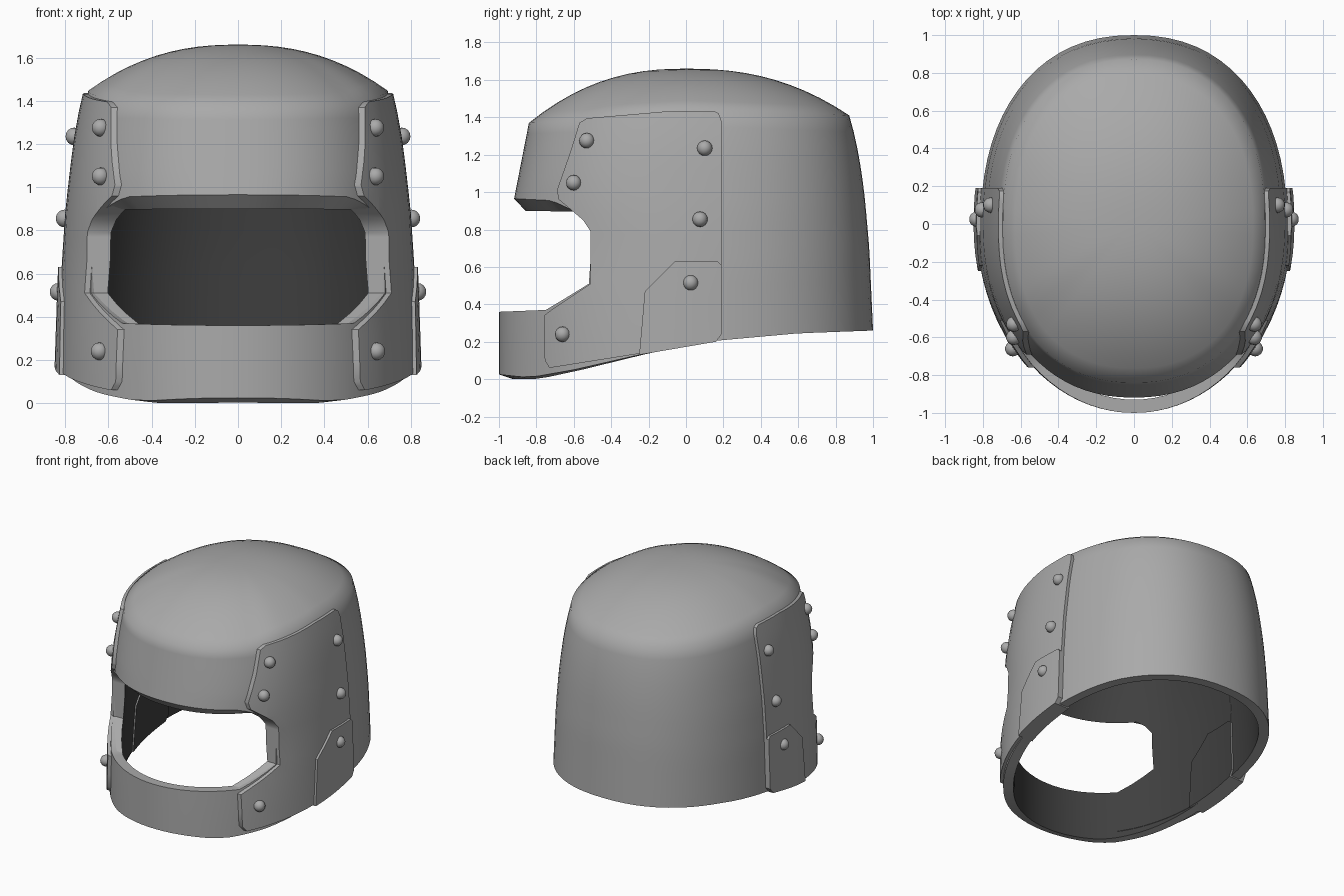
import bpy, bmesh, math
from mathutils import Vector

if "Cube" in bpy.data.objects:
    bpy.data.objects.remove(bpy.data.objects["Cube"])

metal = bpy.data.materials.new("grey metal")
metal.diffuse_color = (0.40, 0.40, 0.40, 1)
metal.use_nodes = True
metal.node_tree.nodes["Principled BSDF"].inputs["Base Color"].default_value = metal.diffuse_color
lining = bpy.data.materials.new("dark lining")
lining.diffuse_color = (0.05, 0.05, 0.05, 1)
lining.use_nodes = True
lining.node_tree.nodes["Principled BSDF"].inputs["Base Color"].default_value = lining.diffuse_color


def lerp(pts, v):
    """Piecewise linear lookup, clamped at both ends."""
    if v <= pts[0][0]:
        return pts[0][1]
    for (x0, y0), (x1, y1) in zip(pts, pts[1:]):
        if v <= x1:
            return y0 + (y1 - y0) * (v - x0) / (x1 - x0)
    return pts[-1][1]


# Helmet body: half width, front depth and back depth by height
WIDTH = [(0.15, 0.812), (0.6, 0.797), (0.9, 0.777), (1.2, 0.742), (1.38, 0.71), (1.45, 0.692)]
FRONT = [(0.36, 1.0), (0.96, 0.92), (1.37, 0.84), (1.45, 0.825)]
BACK = [(0.26, 1.0), (0.7, 0.98), (0.95, 0.958), (1.1, 0.94), (1.28, 0.908), (1.42, 0.87)]
# Roundness of the plan outline by height (2 is an ellipse)
ROUND = [(0.65, 2.02), (1.05, 2.25)]
# Edge heights by depth (-1 front, 1 back)
BOTTOM_OUT = [(-1, 0.025), (-0.88, 0.012), (-0.8, 0.015), (-0.6, 0.05), (-0.25, 0.13),
              (0.1, 0.2), (0.6, 0.245), (1, 0.26)]
BOTTOM_IN = [(-1, 0.002), (-0.88, 0.0), (-0.8, 0.01)] + BOTTOM_OUT[3:]
SEAM = [(-1, 1.37), (-0.7, 1.385), (-0.5, 1.42), (0, 1.447), (0.5, 1.43), (1, 1.41)]
SLOT_LOW = [(-1, 0.36), (-0.75, 0.37), (-0.53, 0.51)]
SLOT_HIGH_OUT = [(-1, 0.965), (-0.78, 0.955), (-0.67, 0.91), (-0.58, 0.86), (-0.53, 0.79)]
SLOT_HIGH_IN = [(-1, 0.9), (-0.667, 0.895), (-0.58, 0.855), (-0.53, 0.79)]
THICK = 0.07


def side_point(y, z, off):
    """Point on the right half of the body at a given depth and height."""
    d, p = (lerp(FRONT, z), lerp(ROUND, z)) if y < 0 else (lerp(BACK, z), 2.25)
    k = max(0.0, 1 - abs(y / (d + off)) ** p)
    return Vector(((lerp(WIDTH, z) + off) * k ** (1 / p), y, z))


def finish(obj, angle=30, mirror=False):
    if not obj.data.materials:
        obj.data.materials.append(metal)
    if mirror:
        obj.modifiers.new("mirror", 'MIRROR').use_mirror_merge = False
    bpy.ops.object.select_all(action='DESELECT')
    obj.select_set(True)
    bpy.context.view_layer.objects.active = obj
    bpy.ops.object.shade_smooth_by_angle(angle=math.radians(angle))


def to_object(bm, name):
    bmesh.ops.recalc_face_normals(bm, faces=bm.faces[:])
    me = bpy.data.meshes.new(name)
    bm.to_mesh(me)
    bm.free()
    obj = bpy.data.objects.new(name, me)
    bpy.context.collection.objects.link(obj)
    return obj


def thick_sheet(name, outer, inner, faces):
    """Outer skin and dark inner skin sharing face lists, closed along open edges."""
    bm = bmesh.new()
    used = {k for f in faces for k in f}
    vo = {k: bm.verts.new(outer[k]) for k in used}
    vi = {k: bm.verts.new(inner[k]) for k in used}
    edges = {(a, b) for f in faces for a, b in zip(f, f[1:] + f[:1])}
    for f in faces:
        bm.faces.new([vo[k] for k in f])
        bm.faces.new([vi[k] for k in reversed(f)]).material_index = 1
    for a, b in edges:
        if (b, a) not in edges:
            bm.faces.new([vo[b], vo[a], vi[a], vi[b]])
    obj = to_object(bm, name)
    obj.data.materials.append(metal)
    obj.data.materials.append(lining)
    return obj


# Shell: columns round the head, rows from bottom edge to crown
t0 = math.acos(0.53)
half = [t0 * i / 14 for i in range(14)]
half += [t0 + (math.pi / 2 - t0) * i / 7 for i in range(7)]
half += [math.pi / 2 * (1 + i / 18) for i in range(19)]
cols = half + [-t for t in reversed(half[1:-1])]
LOW, MID, TOP, DOME = 4, 8, 15, 26


def column(t, off, bottom, slot_high):
    cy = -math.cos(t)
    side = 0 if abs(math.sin(t)) < 1e-6 else math.copysign(1, t)

    def at(z):
        depth = lerp(FRONT if cy < 0 else BACK, z)
        p = side_point(cy * (depth + off), z, off)
        p.x *= side
        return p

    stops = [lerp(bottom, cy), lerp(SLOT_LOW, cy), lerp(slot_high, cy), lerp(SEAM, cy)]
    pts = []
    for (i0, i1), z0, z1 in zip(((0, LOW), (LOW, MID), (MID, TOP)), stops, stops[1:]):
        pts += [at(z0 + (z1 - z0) * i / (i1 - i0)) for i in range(i1 - i0)]
    rim = at(stops[3])
    for i in range(DOME - TOP):
        r = 1 - i / (DOME - TOP)
        z = rim.z + (1.66 - rim.z) * (1 - r ** 2.35) + off * (1 - r ** 4)
        pts.append(Vector((rim.x * r, rim.y * r, z)))
    return pts


outer, inner, faces = {}, {}, []
n = len(cols)
for j, t in enumerate(cols):
    for store, off, bottom, high in ((outer, 0, BOTTOM_OUT, SLOT_HIGH_OUT),
                                     (inner, -THICK, BOTTOM_IN, SLOT_HIGH_IN)):
        for i, p in enumerate(column(t, off, bottom, high)):
            store[i, j] = p
    k = (j + 1) % n
    mid_t = max(abs(t), abs(cols[k]))
    for i in range(DOME - 1):
        if LOW <= i < MID and mid_t < t0 + 1e-4:
            continue                       # eye opening
        faces.append([(i, j), (i, k), (i + 1, k), (i + 1, j)])
    faces.append([(DOME - 1, j), (DOME - 1, k), "apex"])
outer["apex"], inner["apex"] = Vector((0, 0, 1.66)), Vector((0, 0, 1.66 - THICK))
finish(thick_sheet("helmet_shell", outer, inner, faces), 50)


def side_plate(name, outline, off_in, off_out):
    """Flat side-view outline, diced and wrapped on to the shell."""
    bm = bmesh.new()
    bm.faces.new([bm.verts.new((0, y, z)) for y, z in outline])
    cuts = [((0, -0.72 + 0.07 * i, 0), (0, 1, 0)) for i in range(13)]
    cuts += [((0, 0, 0.08 + 0.115 * i), (0, 0, 1)) for i in range(12)]
    for co, no in cuts:
        bmesh.ops.bisect_plane(bm, geom=bm.verts[:] + bm.edges[:] + bm.faces[:],
                               plane_co=co, plane_no=no, dist=1e-5)
    bm.verts.index_update()
    out = {v.index: side_point(v.co.y, v.co.z, off_out) for v in bm.verts}
    inn = {v.index: side_point(v.co.y, v.co.z, off_in) for v in bm.verts}
    fs = [[v.index for v in f.verts] for f in bm.faces]
    bm.free()
    finish(thick_sheet(name, out, inn, fs), 35, mirror=True)


# Large riveted side plates framing the eye opening
side_plate("side_plate", [
    (-0.73, 0.06), (0.15, 0.2), (0.19, 0.24), (0.19, 1.38), (0.175, 1.42), (0.15, 1.435),
    (-0.1, 1.432), (-0.53, 1.395), (-0.57, 1.37), (-0.62, 1.21), (-0.69, 1.01),
    (-0.68, 0.96), (-0.62, 0.91), (-0.55, 0.85), (-0.51, 0.79), (-0.51, 0.51),
    (-0.72, 0.37), (-0.76, 0.34), (-0.755, 0.1)], -THICK - 0.004, 0.022)
# Small lower plates, passing through to the inside
side_plate("lower_plate", [
    (-0.25, 0.13), (0.16, 0.2), (0.19, 0.24), (0.19, 0.61), (0.17, 0.63),
    (-0.06, 0.63), (-0.22, 0.47)], -THICK - 0.014, 0.038)

# Rivets
bm = bmesh.new()
for y, z, off in ((-0.53, 1.275, 0.025), (-0.6, 1.05, 0.025), (0.1, 1.235, 0.025),
                  (0.075, 0.855, 0.025), (0.025, 0.515, 0.032), (-0.66, 0.24, 0.025)):
    made = bmesh.ops.create_uvsphere(bm, u_segments=14, v_segments=8, radius=0.041)
    bmesh.ops.translate(bm, verts=made["verts"], vec=side_point(y, z, off))
finish(to_object(bm, "rivets"), 60, mirror=True)
